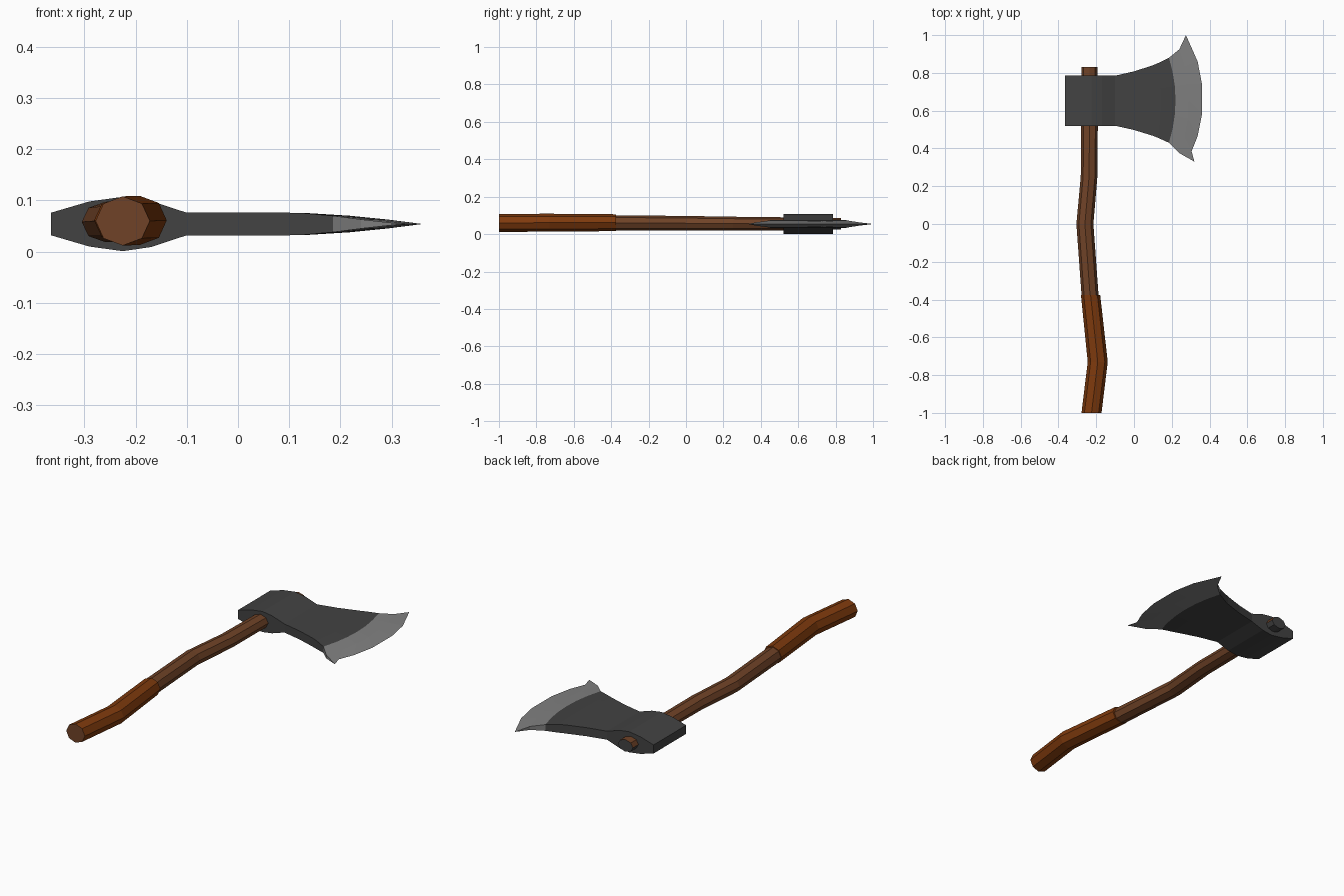
import bpy, bmesh, math

cube = bpy.data.objects.get("Cube")
if cube:
    bpy.data.objects.remove(cube, do_unlink=True)


def material(name, rgb):
    m = bpy.data.materials.new(name)
    m.use_nodes = True
    m.diffuse_color = (*rgb, 1)
    m.node_tree.nodes["Principled BSDF"].inputs["Base Color"].default_value = (*rgb, 1)
    return m


steel = material("dark steel", (0.055, 0.055, 0.055))
edge = material("bright steel", (0.22, 0.22, 0.22))
wood = material("brown wood", (0.16, 0.055, 0.02))
wrap = material("orange brown grip", (0.21, 0.042, 0.004))


def finish(name, bm, mats, rule):
    """Merge, orient, colour the faces by a rule, and make the object."""
    bmesh.ops.remove_doubles(bm, verts=bm.verts, dist=0.0001)
    bmesh.ops.recalc_face_normals(bm, faces=bm.faces)
    bm.normal_update()
    for f in bm.faces:
        f.material_index = rule(f)
    me = bpy.data.meshes.new(name)
    bm.to_mesh(me)
    bm.free()
    for m in mats:
        me.materials.append(m)
    ob = bpy.data.objects.new(name, me)
    bpy.context.collection.objects.link(ob)


def tube(name, sections, mats, rule):
    """Eight-sided bar through sections (x, y, z, half width, half height)."""
    bm = bmesh.new()
    rings = []
    for x, y, z, w, h in sections:
        angles = [math.tau * i / 8 for i in range(8)]
        rings.append([bm.verts.new((x + w * math.cos(a), y, z + h * math.sin(a)))
                      for a in angles])
    for a, b in zip(rings, rings[1:]):
        for i in range(8):
            j = (i + 1) % 8
            bm.faces.new((a[i], a[j], b[j], b[i]))
    bm.faces.new(rings[0])
    bm.faces.new(rings[-1])
    finish(name, bm, mats, rule)


# Bent wooden handle
tube("handle", [(-0.231, -0.40, 0.06, 0.045, 0.041), (-0.26, 0.0, 0.058, 0.045, 0.039),
                (-0.238, 0.25, 0.056, 0.044, 0.037), (-0.235, 0.60, 0.055, 0.044, 0.034)],
     [wood], lambda f: 0)

# Thicker grip with a bare wood end
tube("grip", [(-0.225, -1.0, 0.06, 0.053, 0.048), (-0.192, -0.73, 0.061, 0.053, 0.048),
              (-0.23, -0.375, 0.061, 0.051, 0.045)],
     [wrap, wood], lambda f: 1 if f.normal.y < -0.9 else 0)

# Handle end showing through the head
tube("handle_end", [(-0.236, 0.70, 0.055, 0.043, 0.031), (-0.236, 0.83, 0.055, 0.043, 0.031)],
     [wood, steel], lambda f: 0 if f.normal.z > 0.3 else 1)

# Axe head: rows of (x, y, half thickness) across the height of the blade
MID_Y, MID_Z, COLS = 0.653, 0.054, 7


def row(x, low, high, half, bulge=0.0):
    pts = []
    for i in range(COLS):
        t = i / (COLS - 1)
        pts.append((x + bulge * (1 - (2 * t - 1) ** 2), low + (high - low) * t, half))
    return pts


rows = [row(x, 0.52, 0.785, h) for x, h in
        [(-0.365, 0.022), (-0.29, 0.044), (-0.225, 0.053), (-0.17, 0.045), (-0.1, 0.022)]]
rows += [row(0.0, 0.498, 0.808, 0.022), row(0.1, 0.467, 0.84, 0.022),
         row(0.13, 0.455, 0.853, 0.021, 0.01), row(0.185, 0.43, 0.88, 0.016, 0.035)]
BODY_ROWS = len(rows) - 1
rows.append(row(0.24, 0.375, 0.925, 0.009, 0.05))
rim = [(0.32, 0.33), (0.305, 0.385), (0.337, 0.465), (0.36, 0.58),
       (0.36, 0.74), (0.337, 0.86), (0.275, 1.0)]
rows.append([(x, y, 0.0) for x, y in rim])

bm = bmesh.new()
layer = bm.faces.layers.int.new("edge_part")
top = [[bm.verts.new((x, y, MID_Z + h)) for x, y, h in r] for r in rows]
low = [[bm.verts.new((x, y, MID_Z - h)) for x, y, h in r] for r in rows]
for k in range(len(rows) - 1):
    made = []
    for i in range(COLS - 1):
        for g in (top, low):
            made.append(bm.faces.new((g[k][i], g[k + 1][i], g[k + 1][i + 1], g[k][i + 1])))
    for i in (0, COLS - 1):
        made.append(bm.faces.new((top[k][i], top[k + 1][i], low[k + 1][i], low[k][i])))
    for f in made:
        f[layer] = int(k >= BODY_ROWS)
for i in range(COLS - 1):
    bm.faces.new((top[0][i], top[0][i + 1], low[0][i + 1], low[0][i]))
finish("axe_head", bm, [steel, edge], lambda f: f[layer])
